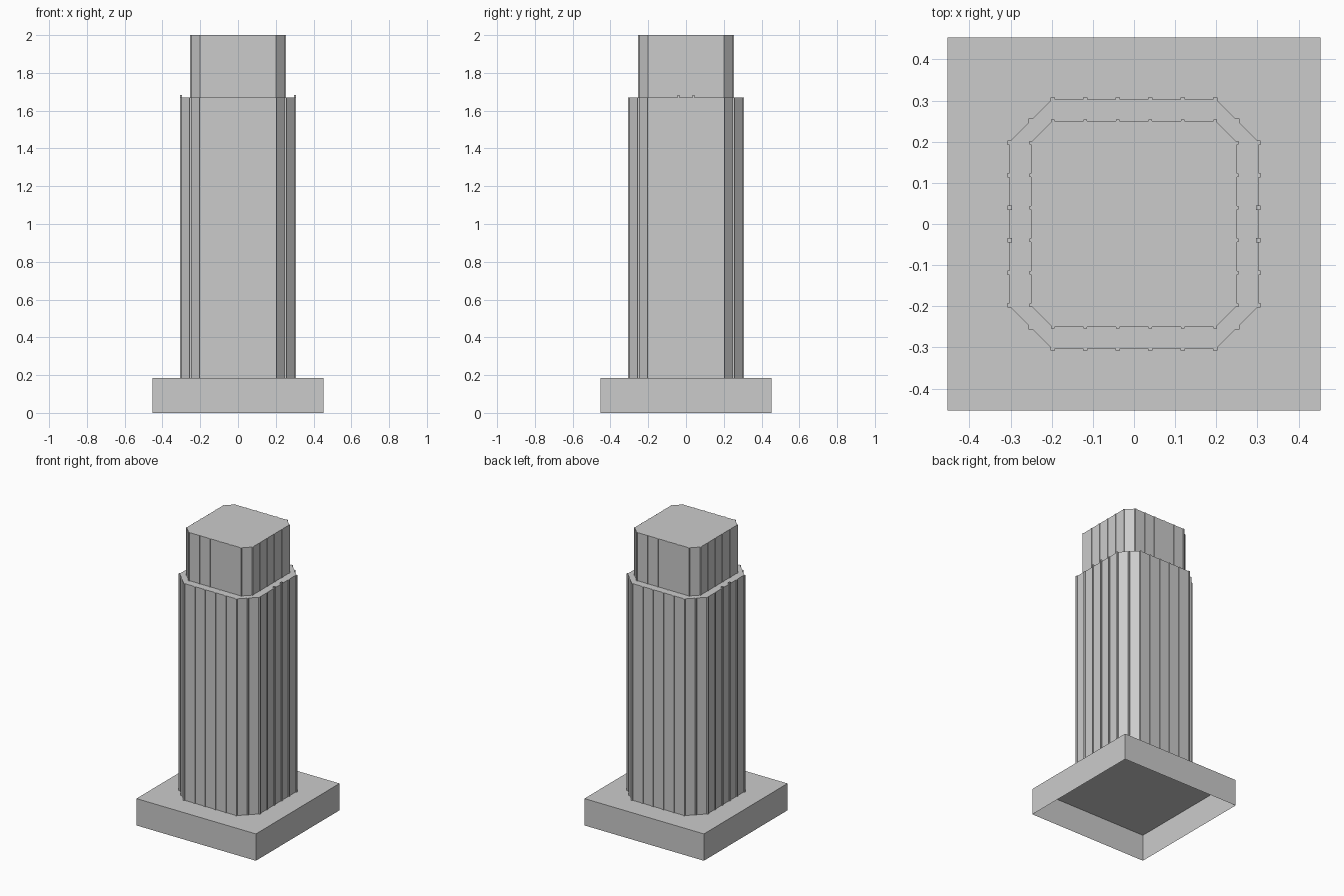
import bpy, bmesh

if "Cube" in bpy.data.objects:
    bpy.data.objects.remove(bpy.data.objects["Cube"])


def shell(name, outline, z0, z1):
    """Walls plus a flat cap, open underneath."""
    bm = bmesh.new()
    face = bm.faces.new([bm.verts.new((x, y, z1)) for x, y in outline])
    ext = bmesh.ops.extrude_edge_only(bm, edges=face.edges[:])
    for v in ext["geom"]:
        if isinstance(v, bmesh.types.BMVert):
            v.co.z = z0
    bmesh.ops.recalc_face_normals(bm, faces=bm.faces)
    return finish(name, bm)


def finish(name, bm):
    mesh = bpy.data.meshes.new(name)
    bm.to_mesh(mesh)
    bm.free()
    ob = bpy.data.objects.new(name, mesh)
    bpy.context.collection.objects.link(ob)
    return ob


def octagon(w, c):
    return [(c, -w), (w, -c), (w, c), (c, w), (-c, w), (-w, c), (-w, -c), (-c, -w)]


def ribs(name, places, z0, size):
    """Thin square strips, each given as x, y, top height."""
    bm = bmesh.new()
    for x, y, z1 in places:
        box = bmesh.ops.create_cube(bm, size=1)["verts"]
        bmesh.ops.scale(bm, verts=box, vec=(size, size, z1 - z0))
        bmesh.ops.translate(bm, verts=box, vec=(x, y, (z0 + z1) / 2))
    return finish(name, bm)


BASE_Z, STEP_Z, TOP_Z = 0.184, 1.67, 2.0
SPOTS = [(i - 2.5) * 0.079 for i in range(6)]

# square plinth, hollow below
b = 0.453
shell("plinth", [(-b, -b), (b, -b), (b, b), (-b, b)], 0, BASE_Z)

# two chamfered tiers
shell("lower_shaft", octagon(0.302, 0.2), BASE_Z, STEP_Z)
shell("upper_shaft", octagon(0.25, 0.199), STEP_Z, TOP_Z)

# lower ribs: six per side, one per chamfer; the middle side pairs stand proud
low = []
for s in (-1, 1):
    for p in SPOTS:
        low.append((p, s * 0.301, STEP_Z))
        low.append((s * 0.302, p, STEP_Z + (0.012 if abs(p) < 0.05 else 0)))
    for t in (-1, 1):
        low.append((s * 0.25, t * 0.25, STEP_Z))
ribs("lower_ribs", low, BASE_Z, 0.012)

# upper ribs: six per side
high = []
for s in (-1, 1):
    for p in SPOTS:
        high += [(p, s * 0.249, TOP_Z), (s * 0.249, p, TOP_Z)]
ribs("upper_ribs", high, STEP_Z, 0.009)
